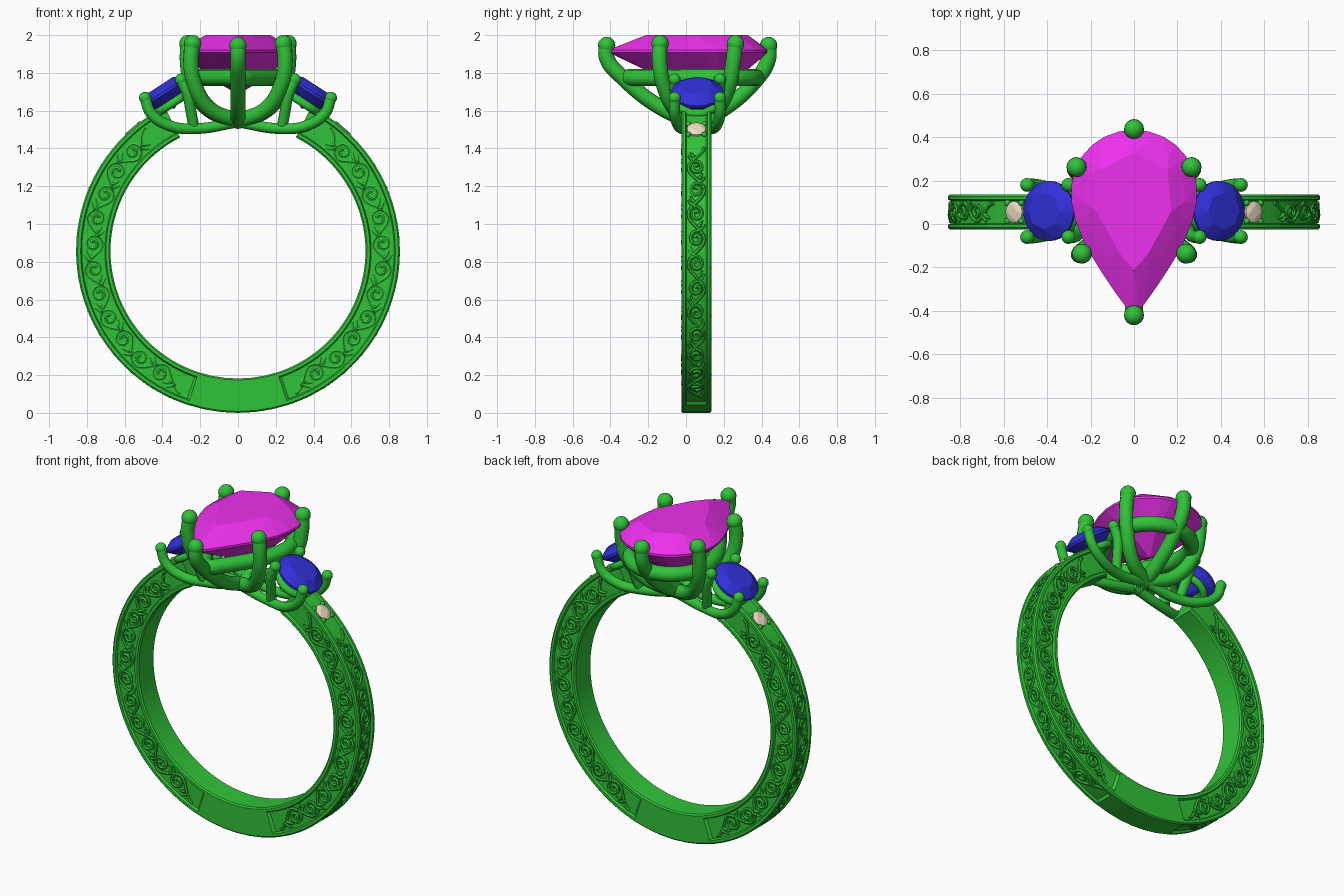
import bpy, bmesh
from math import sin, cos, pi, radians, tau
from mathutils import Matrix, Vector

if "Cube" in bpy.data.objects:
    bpy.data.objects.remove(bpy.data.objects["Cube"])

YC, ZC = 0.055, 0.857            # band axis
RI, RO, H, Q = 0.675, 0.857, 0.08, 0.014   # inner/outer radius, half width, panel depth


def material(name, rgb):
    m = bpy.data.materials.new(name)
    m.diffuse_color = (*rgb, 1)
    m.use_nodes = True
    m.node_tree.nodes["Principled BSDF"].inputs["Base Color"].default_value = m.diffuse_color
    return m


METAL = material("green_metal", (0.03, 0.55, 0.04))
PINK = material("magenta_gem", (0.85, 0.03, 0.85))
BLUE = material("blue_gem", (0.03, 0.03, 0.7))
CREAM = material("cream_gem", (0.85, 0.72, 0.55))


def add(name, data, mat):
    ob = bpy.data.objects.new(name, data)
    bpy.context.collection.objects.link(ob)
    data.materials.append(mat)
    bpy.ops.object.select_all(action='DESELECT')
    ob.select_set(True)
    bpy.context.view_layer.objects.active = ob
    return ob


def add_bm(name, bm, mat, smooth=True):
    bmesh.ops.recalc_face_normals(bm, faces=bm.faces)
    me = bpy.data.meshes.new(name)
    bm.to_mesh(me)
    bm.free()
    ob = add(name, me, mat)
    if smooth:
        bpy.ops.object.shade_smooth_by_angle(angle=radians(35))
    return ob


def new_curve(name, depth, res):
    cu = bpy.data.curves.new(name, 'CURVE')
    cu.dimensions = '3D'
    cu.bevel_depth, cu.bevel_resolution, cu.use_fill_caps = depth, res, True
    return cu


def add_curve(name, cu):
    add(name, cu, METAL)
    bpy.ops.object.convert(target='MESH')
    bpy.ops.object.shade_smooth_by_angle(angle=radians(50))


def smooth_spline(cu, pts, cyclic=False):
    sp = cu.splines.new('BEZIER')
    sp.bezier_points.add(len(pts) - 1)
    sp.resolution_u, sp.use_cyclic_u = 8, cyclic
    for bp, p in zip(sp.bezier_points, pts):
        bp.co = p
        bp.handle_left_type = bp.handle_right_type = 'AUTO'


def beads(name, points, r):
    bm = bmesh.new()
    for p in points:
        bmesh.ops.create_uvsphere(bm, u_segments=16, v_segments=10, radius=r,
                                  matrix=Matrix.Translation(p))
    add_bm(name, bm, METAL)


def gem(name, outline, centre, crown, pavilion, table, mat, matrix, n=32):
    """Faceted stone: hull of table, girdle, pavilion ring and culet."""
    bm = bmesh.new()
    c = Vector(centre)

    def ring(count, scale, z, shift=0.0):
        for i in range(count):
            p = c + (Vector(outline(tau * (i + shift) / count)) - c) * scale
            bm.verts.new(matrix @ Vector((p.x, p.y, z)))
    ring(n // 4, table, crown)
    ring(n // 2, 0.5 + table / 2, crown * 0.55, 0.5)
    ring(n, 1, 0.007)
    ring(n, 1, -0.007)
    ring(n // 4, 0.55, -pavilion * 0.58, 0.5)
    bm.verts.new(matrix @ Vector((c.x, c.y, -pavilion)))
    out = bmesh.ops.convex_hull(bm, input=bm.verts)
    inner = [v for v in out['geom_interior'] if isinstance(v, bmesh.types.BMVert)]
    bmesh.ops.delete(bm, geom=inner, context='VERTS')
    add_bm(name, bm, mat, smooth=False)


def pear(a):
    c = cos(a)
    return (sin(a) * (0.268 + 0.135 * c - 0.045 * c * c), 0.012 + 0.422 * c)


def circle(r):
    return lambda a: (r * sin(a), r * cos(a))


# Band: swept section whose panels sink in away from the plain bottom
def on_ring(phi, r, y):          # phi measured from the bottom of the ring
    return Vector((r * sin(phi), YC + y, ZC - r * cos(phi)))


half = [0, 6, 12, 18, 19] + [20 + 3.5 * i for i in range(39)]
bm = bmesh.new()
rows = []
for deg in [-a for a in reversed(half[1:])] + half:
    q = Q if abs(deg) > 18.5 else 0
    prof = [(RO - q, 0.052), (RO, 0.058), (RO, H - .008), (RO - .008, H), (RO - .024, H),
            (RO - .03, H - q), (RI + .03, H - q), (RI + .024, H), (RI + .008, H), (RI, H - .008)]
    prof += [(r, -y) for r, y in reversed(prof)]
    rows.append([bm.verts.new(on_ring(radians(deg), r, y)) for r, y in prof])
for a, b in zip(rows, rows[1:]):
    for i in range(len(a)):
        j = (i + 1) % len(a)
        bm.faces.new((a[i], a[j], b[j], b[i]))
bm.faces.new(rows[0])
bm.faces.new(rows[-1])
add_bm("band", bm, METAL)

# Scroll relief: wavy vine with a curl at each crest and small leaves
P = 0.135                        # half wave length
relief = new_curve("scroll_relief", 0.0095, 1)


def stroke(pts, place, w0, w1):
    sp = relief.splines.new('POLY')
    sp.points.add(len(pts) - 1)
    for i, (bp, (s, t)) in enumerate(zip(sp.points, pts)):
        bp.co = (*place(s, t), 1)
        bp.radius = w0 + (w1 - w0) * i / (len(pts) - 1)


def scrolls(place, length):
    count = int(length / P)
    vine = [(P * i / 8, 0.05 * cos(pi * i / 8)) for i in range(count * 8 + 1)]
    stroke(vine, place, 1, 1)
    for k in range(count + 1):
        s0, sg = k * P, (-1) ** k
        if 0 < k < count:
            curl = []
            for i in range(19):
                a, r = pi / 2 - i * 0.5, 0.047 - 0.002 * i
                curl.append((s0 + 0.004 + r * cos(a), sg * r * sin(a)))
            stroke(curl, place, 0.9, 1.3)
        if k < count:
            for d, e in ((0.0, 0.052), (0.022, 0.036)):
                leaf = [(s0 + 0.045 + d + 0.035 * u, sg * (0.012 + (e - 0.012) * u ** 0.6))
                        for u in (0, .25, .5, .75, 1)]
                stroke(leaf, place, 1.3, 0.5)


for sx in (-1, 1):
    for sy in (-1, 1):
        scrolls(lambda s, t: on_ring(sx * (radians(22) + s / 0.766), 0.766 + t,
                                     sy * (H - Q + 0.003)), radians(130) * 0.766)
    scrolls(lambda s, t: on_ring(sx * (radians(22) + s / RO), RO - Q + 0.003, t * 0.85),
            radians(112) * RO)
add_curve("scroll_relief", relief)

# Centre stone and its pear-shaped gallery rail
gem("centre_stone", pear, (0, 0.14), 0.085, 0.23, 0.64, PINK,
    Matrix.Translation((0, 0, 1.915)))
rail = new_curve("gallery_rail", 0.045, 4)
pts = [Vector(pear(tau * i / 20)) for i in range(20)]
smooth_spline(rail, [(p.x * 0.8, 0.12 + (p.y - 0.12) * 0.8, 1.775) for p in pts], True)
add_curve("gallery_rail", rail)

# Six claws of the centre setting
claws = [[(0, -.42, 1.945), (0, -.42, 1.88), (0, -.33, 1.77), (0, -.14, 1.62), (0, .03, 1.54)],
         [(0, .437, 1.945), (0, .435, 1.87), (0, .36, 1.75), (0, .2, 1.61), (0, .07, 1.54)]]
for sx in (-1, 1):
    claws.append([(sx * .265, .262, 1.955), (sx * .268, .25, 1.86), (sx * .245, .23, 1.74),
                  (sx * .16, .17, 1.61), (0, .1, 1.545)])
    claws.append([(sx * .24, -.137, 1.955), (sx * .25, -.14, 1.86), (sx * .23, -.12, 1.74),
                  (sx * .15, -.06, 1.61), (0, .02, 1.545)])
cu = new_curve("centre_claws", 0.041, 4)
for c in claws:
    smooth_spline(cu, c)
add_curve("centre_claws", cu)
beads("centre_claw_tips", [c[0] for c in claws], 0.046)

# Side stones, cradles, claws and accents, mirrored left and right
for sx, side in ((-1, "left"), (1, "right")):
    tilt = Matrix.Translation((sx * 0.39, 0.06, 1.695)) @ Matrix.Rotation(sx * radians(33), 4, 'Y')
    gem(side + "_side_stone", circle(0.138), (0, 0), 0.045, 0.1, 0.62, BLUE, tilt)
    cradle = new_curve("cradle", 0.022, 3)
    smooth_spline(cradle, [tilt @ Vector((.095 * cos(tau * i / 8), .095 * sin(tau * i / 8), -.07))
                           for i in range(8)], True)
    add_curve(side + "_cradle", cradle)
    cu, tips = new_curve("side_claws", 0.029, 4), []
    for sy in (-1, 1):
        outer = [(.492, .12, 1.668), (.46, .12, 1.585), (.36, .1, 1.52), (.22, .065, 1.505),
                 (0, .045, 1.54)]
        inner = [(.302, .12, 1.765), (.268, .115, 1.69), (.25, .09, 1.6), (.235, .065, 1.52)]
        for path in (outer, inner):
            path = [(sx * x, 0.06 + sy * y, z) for x, y, z in path]
            smooth_spline(cu, path)
            tips.append(path[0])
    add_curve(side + "_side_claws", cu)
    beads(side + "_side_claw_tips", tips, 0.032)

    phi = sx * radians(139.5)
    seat = Matrix.Translation(on_ring(phi, 0.845, 0)) @ Matrix.Rotation(sx * radians(40.5), 4, 'Y')
    gem(side + "_accent_stone", circle(0.05), (0, 0), 0.016, 0.04, 0.6, CREAM, seat, 16)
    beads(side + "_accent_beads", [seat @ Vector((a * .042, b * .042, 0.003))
                                   for a in (-1, 1) for b in (-1, 1)], 0.014)
